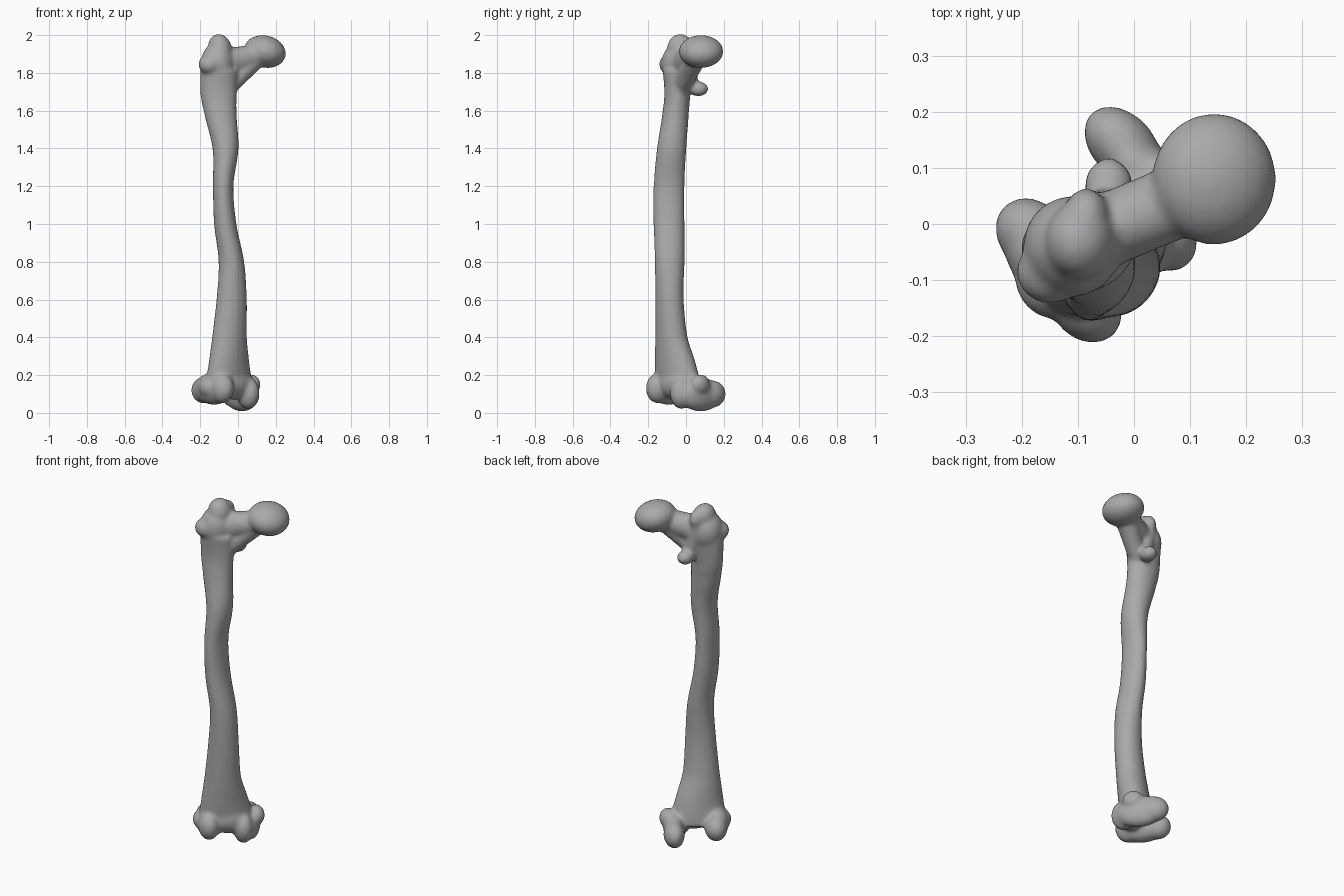
import bpy, bmesh, math
from mathutils import Matrix, Vector

cube = bpy.data.objects.get("Cube")
if cube:
    bpy.data.objects.remove(cube, do_unlink=True)

grey = bpy.data.materials.new("bone grey")
grey.use_nodes = True
COLOUR = (0.4, 0.4, 0.4, 1)
grey.diffuse_color = COLOUR
grey.node_tree.nodes["Principled BSDF"].inputs["Base Color"].default_value = COLOUR

bm = bmesh.new()


def blob(centre, radii, turn=0, tilt=0):
    """Ellipsoid lump, tilted about y and then turned about z (degrees)."""
    m = (Matrix.Translation(centre) @ Matrix.Rotation(math.radians(turn), 4, 'Z')
         @ Matrix.Rotation(math.radians(tilt), 4, 'Y') @ Matrix.Diagonal((*radii, 1)))
    bmesh.ops.create_uvsphere(bm, u_segments=32, v_segments=20, radius=1, matrix=m)


def knee(w, p, z, radii, turn=45, tilt=0):
    """Lump at the lower end, whose axes are turned 45 degrees: w across, p to the rear."""
    blob(((w - p) * math.sqrt(0.5), (w + p) * math.sqrt(0.5), z), radii, turn, tilt)


def chain(start, end, r0, r1, steps=8):
    """Tapering run of overlapping lumps."""
    for i in range(steps):
        t = i / (steps - 1)
        blob(Vector(start).lerp(Vector(end), t), Vector(r0).lerp(Vector(r1), t))


# Shaft: height, left and right limits, front and back limits, skew
SECTIONS = [
    (0.12, -0.18, 0.08, -0.16, 0.08, 0.5),
    (0.25, -0.157, 0.062, -0.165, 0.055, 0.4),
    (0.4, -0.137, 0.047, -0.163, 0.008, 0.2),
    (0.6, -0.114, 0.047, -0.163, -0.012, 0.1),
    (0.8, -0.103, 0.033, -0.165, -0.008, 0),
    (1.0, -0.127, -0.008, -0.172, -0.008, 0),
    (1.2, -0.133, -0.024, -0.172, -0.008, 0),
    (1.4, -0.135, 0.003, -0.154, 0.002, 0),
    (1.6, -0.182, -0.008, -0.124, 0.016, 0),
    (1.7, -0.2, -0.006, -0.115, 0.025, 0),
    (1.84, -0.2, 0.0, -0.125, 0.04, 0),
]
SIDES, FINE = 32, 6
rings = []


def smooth_mix(a, b, c, d, t):
    return 0.5 * (2 * b + (c - a) * t + (2 * a - 5 * b + 4 * c - d) * t * t
                  + (3 * b - a - 3 * c + d) * t ** 3)


last = len(SECTIONS) - 1
for i in range(last):
    near = [SECTIONS[min(max(i + k, 0), last)] for k in (-1, 0, 1, 2)]
    for s in range(FINE):
        t = s / FINE
        _, x0, x1, y0, y1, skew = (smooth_mix(*v, t) for v in zip(*near))
        z = near[1][0] + (near[2][0] - near[1][0]) * t
        ring = []
        for k in range(SIDES):
            a = math.tau * k / SIDES
            ring.append(bm.verts.new(((x0 + x1) / 2 + (x1 - x0) / 2 * math.cos(a),
                                      (y0 + y1) / 2 + (y1 - y0) / 2 * math.sin(a + skew), z)))
        rings.append(ring)
for low, high in zip(rings, rings[1:]):
    for k in range(SIDES):
        n = (k + 1) % SIDES
        bm.faces.new((low[k], low[n], high[n], high[k]))
bm.faces.new(rings[0][::-1])
bm.faces.new(rings[-1])

# Ball head and neck
blob((0.143, 0.08, 1.913), (0.112, 0.118, 0.085), 0, 14)
chain((-0.07, -0.02, 1.85), (0.1, 0.05, 1.893), (0.07, 0.065, 0.08), (0.06, 0.068, 0.06))
chain((-0.06, -0.03, 1.72), (0.1, 0.05, 1.875), (0.05, 0.05, 0.05), (0.05, 0.06, 0.05))

# Large outer lump with its peak, front corner and rear crest
blob((-0.11, -0.04, 1.85), (0.088, 0.09, 0.11))
blob((-0.095, -0.03, 1.93), (0.062, 0.07, 0.078), 0, -15)
blob((-0.085, 0.015, 1.93), (0.04, 0.05, 0.055))
blob((-0.15, -0.085, 1.845), (0.06, 0.058, 0.055))
chain((-0.09, 0.02, 1.9), (-0.05, 0.03, 1.74), (0.035, 0.035, 0.04), (0.04, 0.035, 0.04))

# Small rear lump
blob((-0.045, 0.066, 1.715), (0.045, 0.053, 0.04))

# Inner and outer condyles at the lower end
knee(0.07, 0.04, 0.097, (0.058, 0.135, 0.09), 37)
knee(0.085, 0.115, 0.1, (0.056, 0.08, 0.072))
knee(-0.155, 0.025, 0.128, (0.07, 0.135, 0.085))
knee(-0.142, 0.115, 0.12, (0.06, 0.072, 0.07))
knee(-0.165, -0.045, 0.13, (0.058, 0.07, 0.08))

# Bridge between them, inner front corner and side bumps
knee(-0.05, -0.02, 0.155, (0.12, 0.075, 0.085))
knee(0.02, -0.055, 0.105, (0.055, 0.065, 0.085))
knee(0.1, 0.005, 0.15, (0.045, 0.06, 0.055))
knee(-0.195, 0.03, 0.135, (0.045, 0.06, 0.05))

bmesh.ops.recalc_face_normals(bm, faces=bm.faces)
mesh = bpy.data.meshes.new("thigh_bone")
bm.to_mesh(mesh)
bm.free()
mesh.materials.append(grey)
bone = bpy.data.objects.new("thigh_bone", mesh)
bpy.context.collection.objects.link(bone)

# Fuse everything into one smooth surface
fuse = bone.modifiers.new("fuse", 'REMESH')
fuse.mode = 'VOXEL'
fuse.voxel_size = 0.009
fuse.use_smooth_shade = True
soften = bone.modifiers.new("soften", 'SMOOTH')
soften.factor = 0.5
soften.iterations = 14
for face in mesh.polygons:
    face.use_smooth = True
